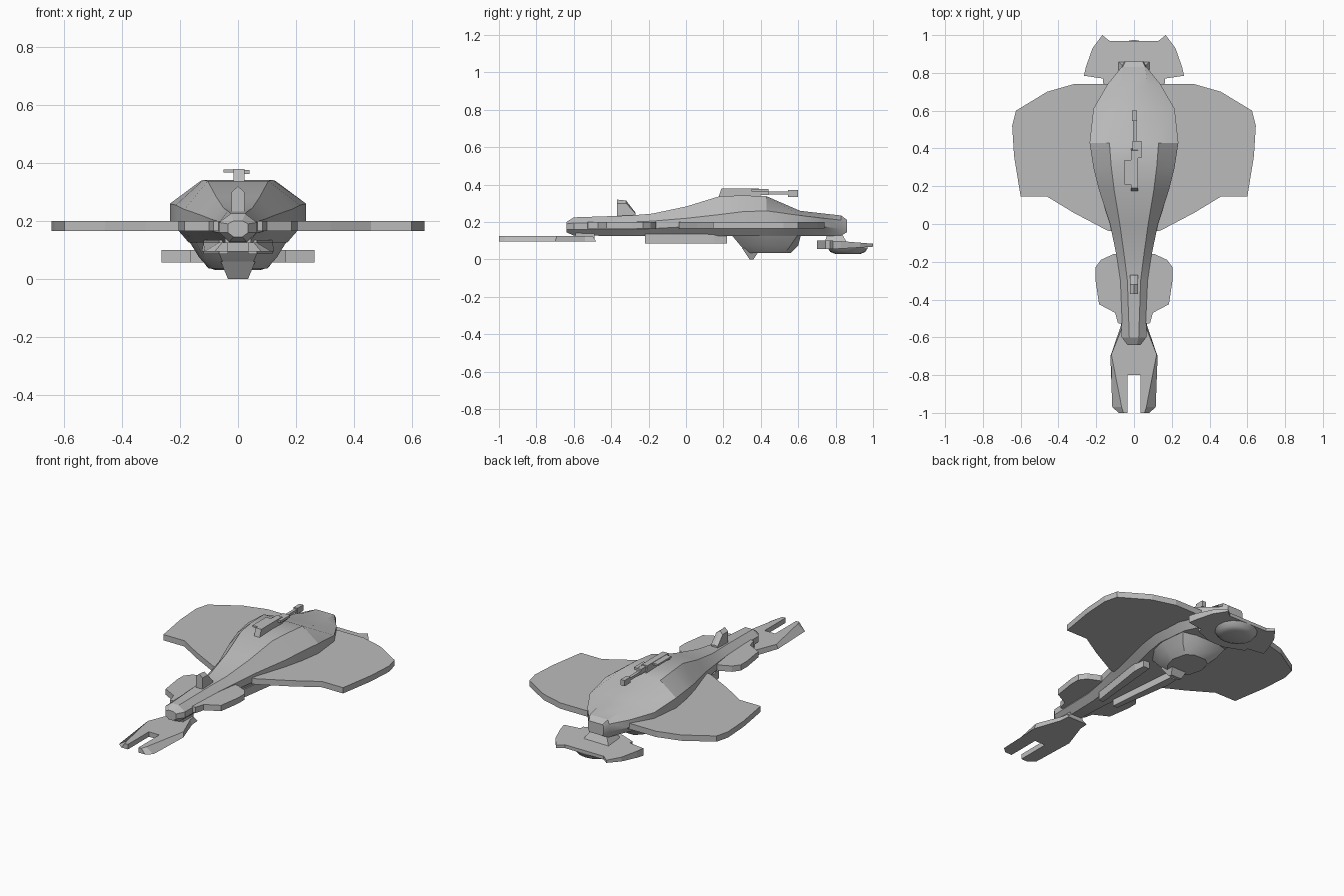
import bpy, bmesh, math

old = bpy.data.objects.get("Cube")
if old:
    bpy.data.objects.remove(old, do_unlink=True)

grey = bpy.data.materials.new("hull grey")
grey.use_nodes = True
grey.diffuse_color = (0.5, 0.5, 0.5, 1)
grey.node_tree.nodes["Principled BSDF"].inputs["Base Color"].default_value = (0.5, 0.5, 0.5, 1)


def loft(name, rings, smooth=0):
    """Skin a row of equal-length rings and cap both ends."""
    bm = bmesh.new()
    rows = [[bm.verts.new(p) for p in ring] for ring in rings]
    n = len(rows[0])
    for a, b in zip(rows, rows[1:]):
        for i in range(n):
            j = (i + 1) % n
            bm.faces.new((a[i], a[j], b[j], b[i]))
    bm.faces.new(rows[0])
    bm.faces.new(rows[-1])
    bmesh.ops.recalc_face_normals(bm, faces=bm.faces)
    mesh = bpy.data.meshes.new(name)
    bm.to_mesh(mesh)
    bm.free()
    mesh.materials.append(grey)
    ob = bpy.data.objects.new(name, mesh)
    bpy.context.collection.objects.link(ob)
    if smooth:
        bpy.ops.object.select_all(action='DESELECT')
        ob.select_set(True)
        bpy.context.view_layer.objects.active = ob
        bpy.ops.object.shade_smooth_by_angle(angle=math.radians(smooth))
    return ob


def both(half):
    """Complete a half outline with its mirror image across x = 0."""
    return half + [(-x, y) for x, y in reversed(half)]


def slab(name, outline, low, high, top=None):
    lo = [(x, y, low) for x, y in outline]
    hi = [(x, y, high) for x, y in (top or outline)]
    return loft(name, [lo, hi])


def box(name, x0, x1, y0, y1, z0, z1):
    return slab(name, [(x0, y0), (x1, y0), (x1, y1), (x0, y1)], z0, z1)


def side_plate(name, profile, x0, x1):
    return loft(name, [[(x, y, z) for y, z in profile] for x in (x0, x1)])


# Hull stations: y, top half width, half width, bottom half width,
# top z, upper shoulder z, lower shoulder z, bottom z
stations = [
    (-0.64, .015, .035, .015, .20, .19, .16, .145),
    (-0.60, .025, .065, .03, .225, .195, .16, .128),
    (-0.30, .035, .072, .04, .235, .20, .16, .125),
    (-0.18, .05, .09, .055, .245, .205, .165, .125),
    (0.00, .075, .127, .08, .283, .22, .175, .125),
    (0.18, .105, .185, .12, .338, .24, .19, .125),
    (0.30, .12, .215, .15, .342, .255, .195, .125),
    (0.43, .13, .235, .17, .338, .26, .20, .125),
    (0.61, .09, .215, .15, .26, .235, .19, .125),
    (0.74, .072, .14, .09, .245, .22, .175, .125),
    (0.83, .06, .067, .06, .235, .21, .165, .128),
    (0.86, .045, .052, .045, .212, .20, .165, .145),
]
rings = []
for y, t, w, b, zt, zu, zl, zb in stations:
    rings.append([(t, y, zt), (w, y, zu), (w, y, zl), (b, y, zb),
                  (-b, y, zb), (-w, y, zl), (-w, y, zu), (-t, y, zt)])
loft("hull", rings, 25)

# Belly pod and its small keel
belly_low = both([(0.04, .33), (.08, .38), (.10, .45), (.08, .53), (.04, .56)])
belly_mid = both([(0.06, .29), (.12, .36), (.135, .45), (.12, .56), (.06, .60)])
belly_top = both([(0.08, .24), (.15, .34), (.172, .44), (.155, .60), (.08, .615)])
loft("belly_pod", [[(x, y, z) for x, y in o] for o, z in
                   ((belly_low, .035), (belly_mid, .075), (belly_top, .135))], 30)
slab("keel", both([(.035, .34), (.035, .36)]), 0, .06,
     both([(.06, .30), (.06, .40)]))

# Main wings and forward wings
slab("main_wings", both([
    (.10, -.04), (.14, -.035), (.32, .06), (.46, .145), (.60, .145), (.635, .36),
    (.645, .52), (.625, .60), (.46, .70), (.32, .74), (.10, .74)]), .165, .20)
slab("forward_wings", both([
    (.04, -.53), (.085, -.525), (.10, -.47), (.185, -.425), (.205, -.29),
    (.205, -.23), (.175, -.19), (.11, -.16), (.04, -.16)]), .165, .20)

# Forked prow with sloping outer edges
prow_base = both([(.065, -.48), (.07, -.54), (.125, -.70), (.115, -.97), (.08, -1),
                  (.035, -1), (.035, -.80)])
prow_top = both([(.055, -.50), (.06, -.54), (.12, -.69), (.065, -.97), (.055, -1),
                 (.035, -1), (.035, -.80)])
slab("forked_prow", prow_base, .095, .125, prow_top)
box("prow_mount", -.045, .045, -.59, -.49, .11, .15)

# Tail plane, carried on a short pylon, with a rounded underside
tail = both([(.05, .70), (.10, .72), (.165, .745), (.165, .77), (.265, .785),
             (.255, .83), (.22, .93), (.168, 1.0), (.13, .97)])
loft("tail_plane", [[(x, y, .056 + .012 * max(0, y - .8) / .2) for x, y in tail],
                    [(x, y, .10 - .016 * max(0, y - .8) / .2) for x, y in tail]])
dome = []
for z, s in ((.03, .62), (.04, .85), (.065, 1)):
    dome.append([(.125 * s * math.cos(a), .865 + .11 * s * math.sin(a), z)
                 for a in (i * math.tau / 16 for i in range(16))])
loft("tail_dome", dome, 40)
slab("tail_pylon", both([(.085, .74), (.085, .86)]), .09, .145,
     both([(.05, .76), (.05, .83)]))

# Underside rails
for side, label in ((1, "left"), (-1, "right")):
    slab(label + "_belly_rail",
         [(side * x, y) for x, y in
          ((.035, -.22), (.065, -.22), (.12, .15), (.115, .22), (.075, .22))],
         .085, .135)

# Dorsal fin with a pointed ridge
fin = [(-.37, .225, .30), (-.32, .225, .30), (-.27, .225, .245)]
peak = {-.37: .32, -.32: .315, -.27: .25}
loft("dorsal_fin", [[(-.022, y, lo), (.022, y, lo), (.022, y, hi),
                     (0, y, peak[y]), (-.022, y, hi)] for y, lo, hi in fin])

# Top gun: body, side pods, barrel and muzzle
side_plate("gun_body", [(.175, .335), (.19, .38), (.39, .38), (.40, .335)], -.015, .022)
box("gun_side_pod", -.05, -.012, .21, .34, .368, .378)
box("gun_sight", .018, .04, .35, .44, .362, .376)
box("gun_breech", -.008, .022, .38, .44, .345, .375)
box("gun_barrel", -.006, .012, .42, .56, .346, .362)
box("gun_muzzle", -.010, .016, .545, .60, .335, .37)
